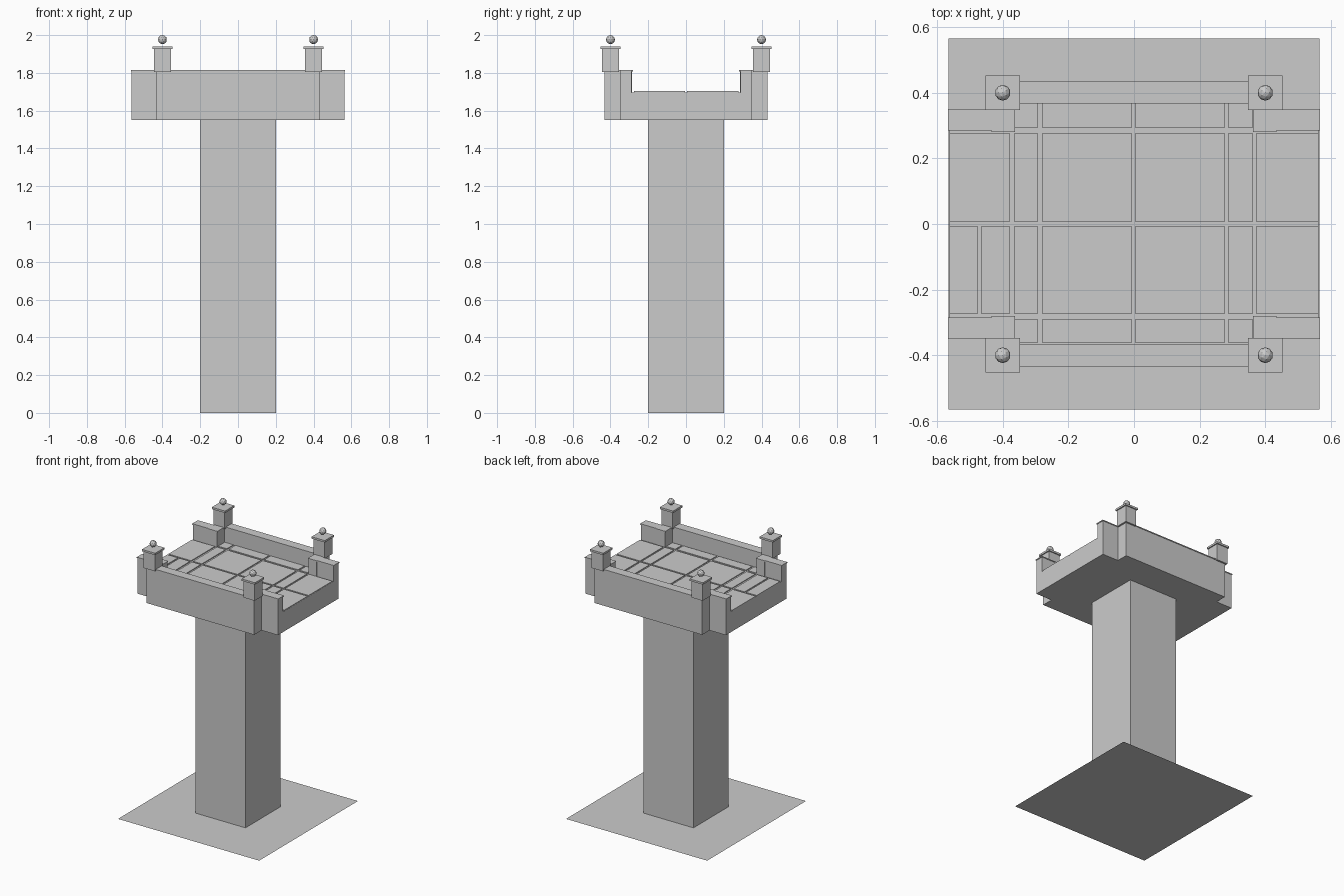
import bpy
import bmesh
from mathutils import Matrix, Vector

cube = bpy.data.objects.get("Cube")
if cube:
    bpy.data.objects.remove(cube, do_unlink=True)

stone = bpy.data.materials.new("grey stone")
stone.use_nodes = True
grey = (0.6, 0.6, 0.6, 1)
stone.diffuse_color = grey
stone.node_tree.nodes["Principled BSDF"].inputs["Base Color"].default_value = grey


def finish(name, bm):
    mesh = bpy.data.meshes.new(name)
    bm.to_mesh(mesh)
    bm.free()
    mesh.materials.append(stone)
    obj = bpy.data.objects.new(name, mesh)
    bpy.context.collection.objects.link(obj)
    return obj


def add_box(bm, xs, ys, zs):
    lo, hi = (Vector(p) for p in zip(xs, ys, zs))
    place = Matrix.Translation((lo + hi) / 2) @ Matrix.Diagonal((*(hi - lo), 1))
    bmesh.ops.create_cube(bm, size=1, matrix=place)


def box(name, xs, ys, zs):
    bm = bmesh.new()
    add_box(bm, xs, ys, zs)
    return finish(name, bm)


def both(v):
    return (-v, v)


def mirrored(obj, x=True, y=True):
    mod = obj.modifiers.new("mirror", 'MIRROR')
    mod.use_axis = (x, y, False)
    mod.use_mirror_merge = False
    return obj


UNDER, DECK, WALL, TOP = 1.55, 1.697, 1.808, 1.815

# Flat ground sheet and square column
bm = bmesh.new()
bmesh.ops.create_grid(bm, x_segments=1, y_segments=1, size=0.566)
finish("ground_sheet", bm)
box("column", both(0.2), both(0.2), (0, UNDER))

# Cross-shaped platform: one extruded outline
bm = bmesh.new()
quarter = [(0.563, 0.347), (0.432, 0.347), (0.432, 0.432)]
outline = []
for sx, sy in ((1, 1), (-1, 1), (-1, -1), (1, -1)):
    points = [(sx * x, sy * y, UNDER) for x, y in quarter]
    outline += points if sx * sy > 0 else points[::-1]
base = bm.faces.new([bm.verts.new(p) for p in outline])
top = bmesh.ops.extrude_face_region(bm, geom=[base])["geom"]
bmesh.ops.translate(bm, vec=(0, 0, DECK - UNDER),
                    verts=[g for g in top if isinstance(g, bmesh.types.BMVert)])
bmesh.ops.recalc_face_normals(bm, faces=bm.faces[:])
finish("platform", bm)

# Paving slabs with narrow joints
columns = [(-0.563, -0.38), (-0.364, -0.294), (-0.279, -0.008),
           (0.005, 0.276), (0.288, 0.361), (0.373, 0.562)]
rows = [(-0.362, -0.29), (-0.274, -0.006), (0.006, 0.278), (0.293, 0.368)]
bm = bmesh.new()
for c, xs in enumerate(columns):
    for r, ys in enumerate(rows):
        if c in (0, 5) and r in (0, 3):
            continue
        pieces = [xs]
        if c == 0 and r == 1:
            pieces = [(xs[0], -0.477), (-0.465, xs[1])]
        for piece in pieces:
            add_box(bm, piece, ys, (DECK, DECK + 0.006))
finish("paving_slabs", bm)

# Parapets along front and back, with thin coping
mirrored(box("long_parapet", both(0.366), (0.37, 0.432), (DECK, WALL)), x=False)
mirrored(box("long_coping", both(0.366), (0.367, 0.435), (WALL, TOP)), x=False)

# Corner piers and short wing walls
mirrored(box("corner_pier", (0.366, 0.432), (0.285, 0.432), (DECK, WALL)))
mirrored(box("pier_coping", (0.363, 0.435), (0.281, 0.435), (WALL, TOP)))
mirrored(box("wing_wall", (0.432, 0.563), (0.288, 0.347), (DECK, WALL)))
mirrored(box("wing_coping", (0.435, 0.567), (0.285, 0.35), (WALL, TOP)))

# Posts, caps and ball finials
mirrored(box("post", (0.355, 0.445), (0.355, 0.445), (1.805, 1.93)))
mirrored(box("post_cap", (0.347, 0.453), (0.347, 0.453), (1.927, 1.941)))
bm = bmesh.new()
bmesh.ops.create_icosphere(bm, subdivisions=2, radius=0.024,
                           matrix=Matrix.Translation((0.4, 0.4, 1.976)))
mirrored(finish("ball_finial", bm))
